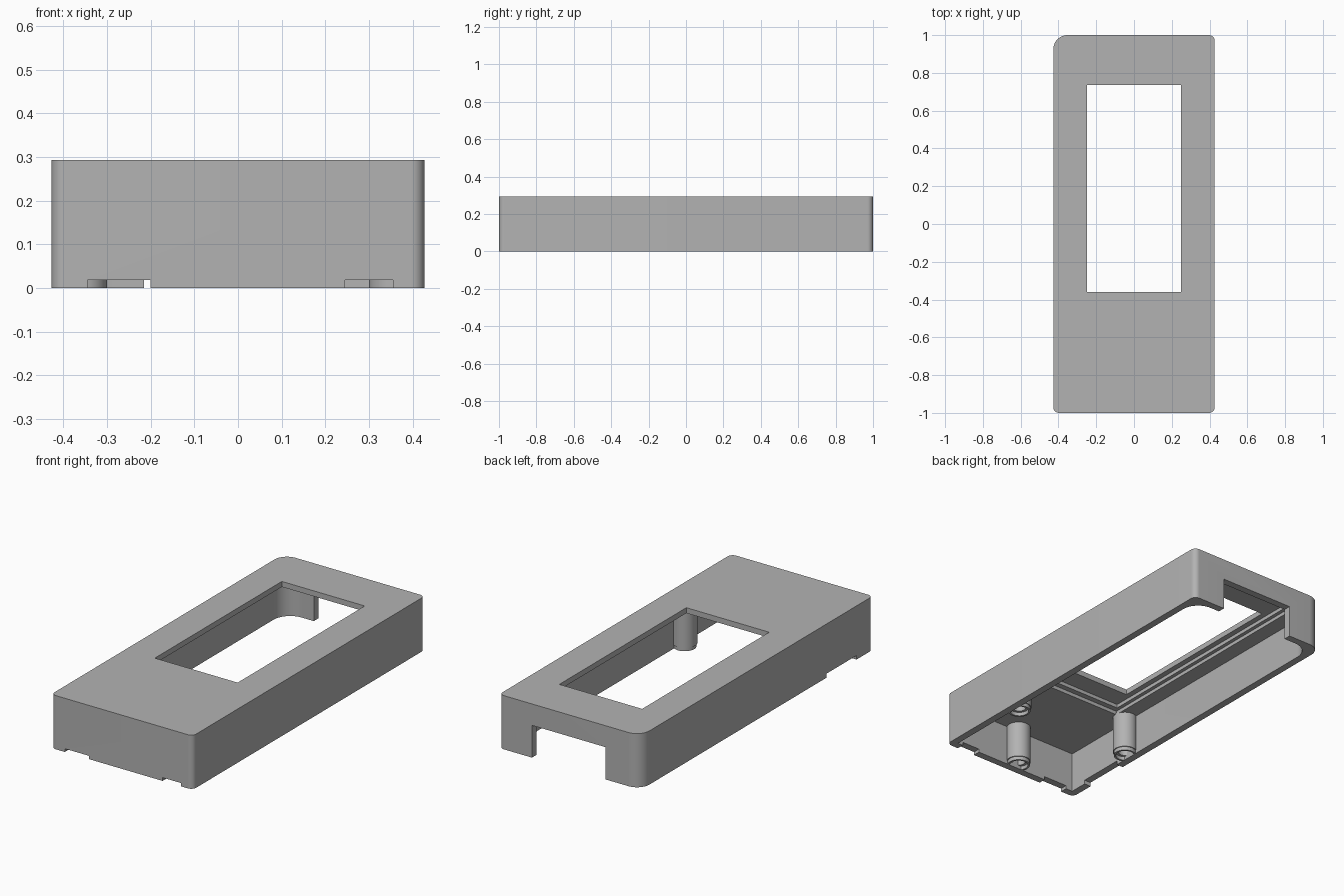
import bpy, bmesh, math

cube = bpy.data.objects.get("Cube")
if cube:
    bpy.data.objects.remove(cube, do_unlink=True)

HX, HY, TOP = 0.427, 1.0, 0.293
WALL, CEILING = 0.04, 0.223

grey = bpy.data.materials.new("matte grey")
grey.use_nodes = True
grey.diffuse_color = (0.45, 0.45, 0.45, 1)
grey.node_tree.nodes["Principled BSDF"].inputs["Base Color"].default_value = grey.diffuse_color


def finish(name, bm):
    bmesh.ops.recalc_face_normals(bm, faces=bm.faces[:])
    mesh = bpy.data.meshes.new(name)
    bm.to_mesh(mesh)
    bm.free()
    mesh.materials.append(grey)
    obj = bpy.data.objects.new(name, mesh)
    bpy.context.collection.objects.link(obj)
    return obj


def block(name, x, y, z, radii=(0, 0, 0, 0)):
    """Upright block; radii run back-right, back-left, front-left, front-right on the page."""
    corners = [(x[1], y[1], -1, -1), (x[0], y[1], 1, -1), (x[0], y[0], 1, 1), (x[1], y[0], -1, 1)]
    bm = bmesh.new()
    ring = []
    for i, ((cx, cy, sx, sy), r) in enumerate(zip(corners, radii)):
        steps = 12 if r else 0
        for k in range(steps + 1):
            a = math.pi / 2 * (i + k / max(steps, 1))
            ring.append(bm.verts.new((cx + r * (sx + math.cos(a)) if r else cx,
                                      cy + r * (sy + math.sin(a)) if r else cy, z[0])))
    face = bm.faces.new(ring)
    moved = bmesh.ops.extrude_face_region(bm, geom=[face])["geom"]
    bmesh.ops.translate(bm, vec=(0, 0, z[1] - z[0]),
                        verts=[v for v in moved if isinstance(v, bmesh.types.BMVert)])
    return finish(name, bm)


def cut(target, x, y, z, radii=(0, 0, 0, 0)):
    cutter = block("cutter", x, y, z, radii)
    cutter.hide_render = True
    mod = target.modifiers.new("cut", "BOOLEAN")
    mod.operation, mod.solver, mod.object = "DIFFERENCE", "EXACT", cutter
    bpy.context.view_layer.objects.active = target
    bpy.ops.object.modifier_apply(modifier=mod.name)
    bpy.data.objects.remove(cutter, do_unlink=True)


def smooth(obj):
    bpy.ops.object.select_all(action="DESELECT")
    obj.select_set(True)
    bpy.context.view_layer.objects.active = obj
    bpy.ops.object.shade_smooth_by_angle(angle=math.radians(30))


# Shell with one larger corner at the back
shell = block("case_shell", (-HX, HX), (-HY, HY), (0, TOP), (0.03, 0.075, 0.03, 0.03))
# Hollow underside, rounded at the back
cut(shell, (-HX + WALL, HX - WALL), (-HY + WALL, HY - WALL), (-0.1, CEILING), (0.1, 0.1, 0, 0))
# Stepped display pocket and window
cut(shell, (-0.3, 0.3), (-0.5, 0.91), (0.15, 0.243))
cut(shell, (-0.28, 0.28), (-0.47, 0.88), (0.15, 0.263))
cut(shell, (-0.25, 0.25), (-0.36, 0.735), (0.15, 0.4))
# Back opening
cut(shell, (-0.215, 0.23), (0.93, 1.1), (-0.1, 0.176))
# Small notches in the front and side rims
cut(shell, (-0.345, -0.2), (-1.1, -0.94), (-0.1, 0.018))
cut(shell, (0.245, 0.355), (-1.1, -0.94), (-0.1, 0.018))
cut(shell, (-0.5, -0.37), (-0.86, -0.6), (-0.1, 0.022))
smooth(shell)


def screw_post(name, x, y):
    # Radius and height along the post, from the blind hole outwards
    profile = [(0, 0.16), (0.034, 0.16), (0.034, 0.02), (0.048, 0.02), (0.048, 0),
               (0.058, 0), (0.058, 0.02), (0.063, 0.02), (0.063, 0.23), (0, 0.23)]
    bm = bmesh.new()
    verts = [bm.verts.new((r, 0, z)) for r, z in profile]
    edges = [bm.edges.new(pair) for pair in zip(verts, verts[1:])]
    bmesh.ops.spin(bm, geom=verts + edges, axis=(0, 0, 1), cent=(0, 0, 0),
                   angle=math.tau, steps=40)
    bmesh.ops.remove_doubles(bm, verts=bm.verts[:], dist=0.0001)
    post = finish(name, bm)
    post.location = (x, y, 0)
    smooth(post)


# Screw posts
screw_post("right_post", -0.358, -0.5)
screw_post("left_post", 0.358, -0.5)
screw_post("front_post", 0, -0.932)
